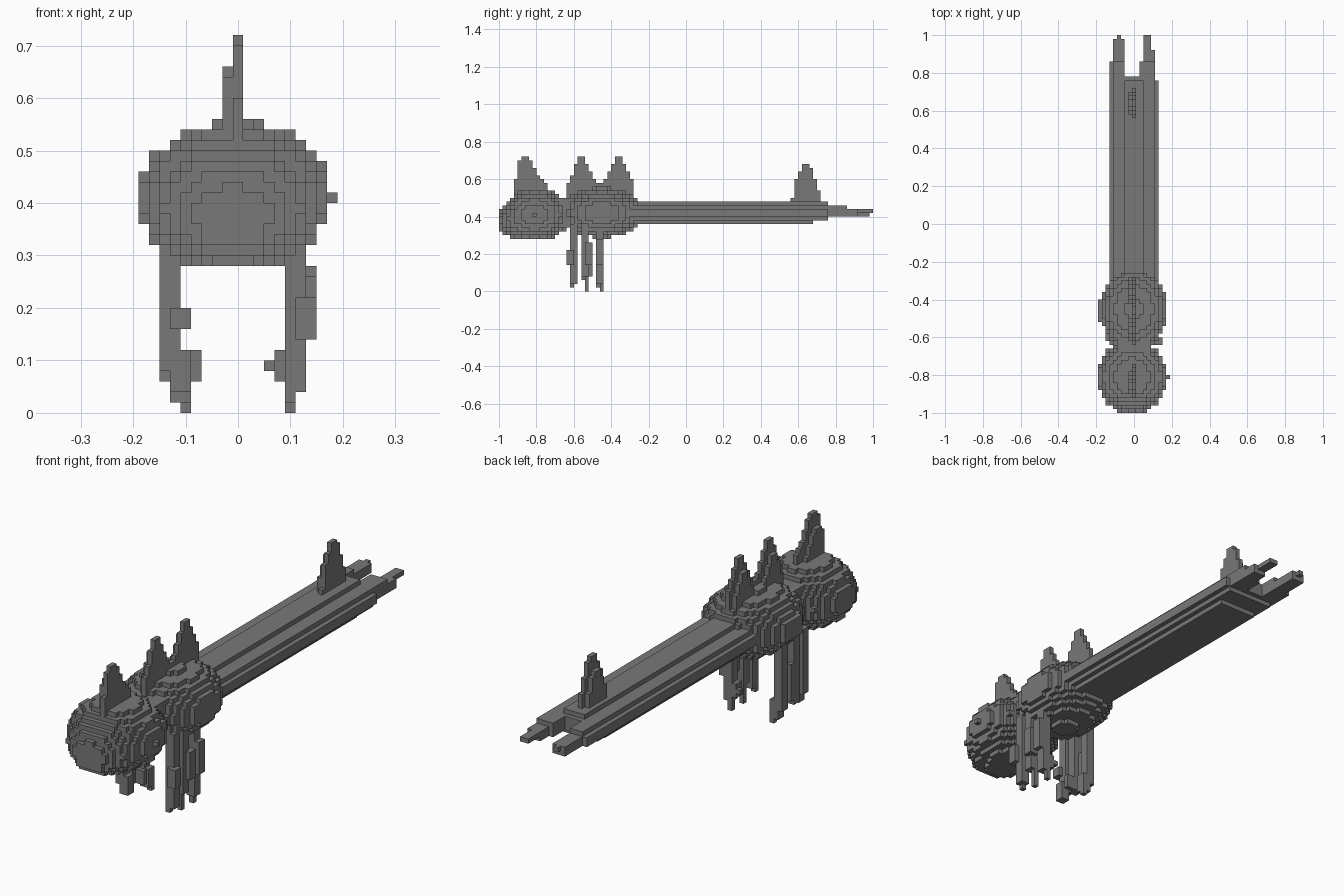
import bpy
import bmesh
from mathutils import Vector

if "Cube" in bpy.data.objects:
    bpy.data.objects.remove(bpy.data.objects["Cube"], do_unlink=True)

S = 0.02  # edge of one block

grey = bpy.data.materials.new("stone grey")
grey.use_nodes = True
COLOUR = (0.19, 0.19, 0.19, 1)
grey.diffuse_color = COLOUR
grey.node_tree.nodes["Principled BSDF"].inputs["Base Color"].default_value = COLOUR


def box(x0, x1, y0, y1, z0, z1):
    """Blocks that fill a box; x block i is centred on i * S."""
    def span(a, b, shift=0.0):
        return range(round(a / S + shift), round(b / S + shift))
    return {(i, j, k) for i in span(x0, x1, 0.5)
            for j in span(y0, y1) for k in span(z0, z1)}


def ellipsoid(centre, radii, droop=0.0):
    """Blocks inside an ellipsoid whose front sinks by the droop slope."""
    cells = set()
    for i, j, k in box(-0.25, 0.25, -1, -0.2, 0.2, 0.6):
        d = Vector((i * S, (j + 0.5) * S, (k + 0.5) * S)) - Vector(centre)
        d.z -= droop * min(0, d.y + 0.08)
        if sum((d[n] / radii[n]) ** 2 for n in range(3)) < 1:
            cells.add((i, j, k))
    return cells


def build(name, cells):
    """Skin a set of blocks with their exposed faces."""
    bm = bmesh.new()
    verts = {}

    def vert(p):
        if p not in verts:
            verts[p] = bm.verts.new(((p[0] - 0.5) * S, p[1] * S, p[2] * S))
        return verts[p]

    for c in sorted(cells):
        for axis in range(3):
            u, v = (axis + 1) % 3, (axis + 2) % 3
            for side in (0, 1):
                near = list(c)
                near[axis] += 2 * side - 1
                if tuple(near) in cells:
                    continue
                loop = []
                for a, b in ((0, 0), (1, 0), (1, 1), (0, 1)):
                    p = list(c)
                    p[axis] += side
                    p[u] += a
                    p[v] += b
                    loop.append(vert(tuple(p)))
                bm.faces.new(loop if side else loop[::-1])
    mesh = bpy.data.meshes.new(name)
    bm.to_mesh(mesh)
    bm.free()
    mesh.materials.append(grey)
    obj = bpy.data.objects.new(name, mesh)
    bpy.context.collection.objects.link(obj)


# Rounded head with a side stud, and the middle body with flank plates
head = ellipsoid((-0.01, -0.81, 0.41), (0.185, 0.197, 0.14), 0.35)
head |= box(-0.07, 0.05, -1, -0.96, 0.32, 0.42)
head |= box(0.15, 0.19, -0.82, -0.80, 0.40, 0.42)
build("head", head)
body = ellipsoid((0, -0.45, 0.42), (0.18, 0.22, 0.135))
body |= box(-0.19, -0.15, -0.52, -0.40, 0.38, 0.46)
build("body", body)
build("neck", box(-0.09, 0.09, -0.72, -0.60, 0.34, 0.50))

# Long stepped tail that splits into two prongs
tail = box(-0.09, 0.09, -0.32, 0.68, 0.36, 0.38)
tail |= box(-0.11, 0.11, -0.32, 0.76, 0.38, 0.40)
tail |= box(-0.13, 0.13, -0.32, 0.76, 0.40, 0.44)
tail |= box(-0.11, 0.11, -0.32, 0.76, 0.44, 0.46)
tail |= box(-0.05, 0.05, -0.32, 0.76, 0.46, 0.48)
tail |= box(-0.05, 0.03, 0.74, 0.78, 0.40, 0.46)
build("tail", tail)
right_prong = box(-0.13, -0.05, 0.74, 0.86, 0.40, 0.44)
right_prong |= box(-0.11, -0.05, 0.74, 0.86, 0.44, 0.46)
right_prong |= box(-0.11, -0.05, 0.86, 0.98, 0.40, 0.44)
right_prong |= box(-0.09, -0.07, 0.98, 1, 0.42, 0.44)
build("right_tail_prong", right_prong)
left_prong = box(0.03, 0.11, 0.74, 0.86, 0.40, 0.46)
left_prong |= box(0.05, 0.11, 0.86, 0.92, 0.40, 0.44)
left_prong |= box(0.05, 0.09, 0.92, 1, 0.42, 0.44)
build("left_tail_prong", left_prong)

# Thin back spikes: a tall blade with a lower one beside it
STEPS = (-6, -1, 0, 0, -1, -3, -5, -6, -7)
SPIKES = {"head_spike": (-0.92, 0.50, 0.72, STEPS),
          "front_body_spike": (-0.64, 0.46, 0.72, (-7, -5, -2, 0, 0, -2, -4, -6, -7)),
          "rear_body_spike": (-0.46, 0.50, 0.72, (-7, -6, -4, -2, 0, 0, -2, -4, -6)),
          "tail_spike": (0.56, 0.46, 0.68, (-9, -4, -2, 0, 0, -1, -4, -7))}
for name, (y, base, top, steps) in SPIKES.items():
    blade = set()
    for n, drop in enumerate(steps):
        y0 = y + n * S
        height = top + drop * S
        blade |= box(-0.01, 0.01, y0, y0 + S, base, height)
        if 0 < n < len(steps) - 1:
            blade |= box(-0.03, -0.01, y0, y0 + S, base, height - 3 * S)
    build(name, blade)

# Ragged legs, three on each side: front, middle, rear
RIGHT, LEFT = (-0.15, -0.11), (0.09, 0.13)
front = box(*RIGHT, -0.62, -0.58, 0.08, 0.36) | box(-0.13, -0.09, -0.62, -0.58, 0.04, 0.12)
front |= box(-0.13, -0.09, -0.64, -0.60, 0.16, 0.20)
build("right_front_leg", front)
middle = box(*RIGHT, -0.56, -0.52, 0.06, 0.36) | box(-0.13, -0.07, -0.54, -0.52, 0.06, 0.12)
middle |= box(-0.15, -0.13, -0.52, -0.50, 0.08, 0.24)
build("right_middle_leg", middle)
rear = box(*RIGHT, -0.48, -0.44, 0.06, 0.36) | box(-0.13, -0.09, -0.48, -0.44, 0.02, 0.10)
rear |= box(-0.11, -0.09, -0.46, -0.44, 0, 0.04)
build("right_rear_leg", rear)

front = box(*LEFT, -0.62, -0.58, 0.04, 0.36) | box(0.09, 0.11, -0.62, -0.60, 0.02, 0.06)
front |= box(0.11, 0.15, -0.64, -0.60, 0.14, 0.22)
build("left_front_leg", front)
middle = box(*LEFT, -0.56, -0.52, 0.08, 0.36) | box(0.09, 0.11, -0.54, -0.52, 0, 0.10)
middle |= box(0.11, 0.15, -0.54, -0.50, 0.14, 0.26)
build("left_middle_leg", middle)
rear = box(*LEFT, -0.48, -0.44, 0.04, 0.36) | box(0.09, 0.11, -0.46, -0.44, 0, 0.06)
rear |= box(0.07, 0.09, -0.48, -0.44, 0.06, 0.12) | box(0.05, 0.07, -0.46, -0.44, 0.08, 0.10)
rear |= box(0.13, 0.15, -0.48, -0.44, 0.14, 0.28)
build("left_rear_leg", rear)
